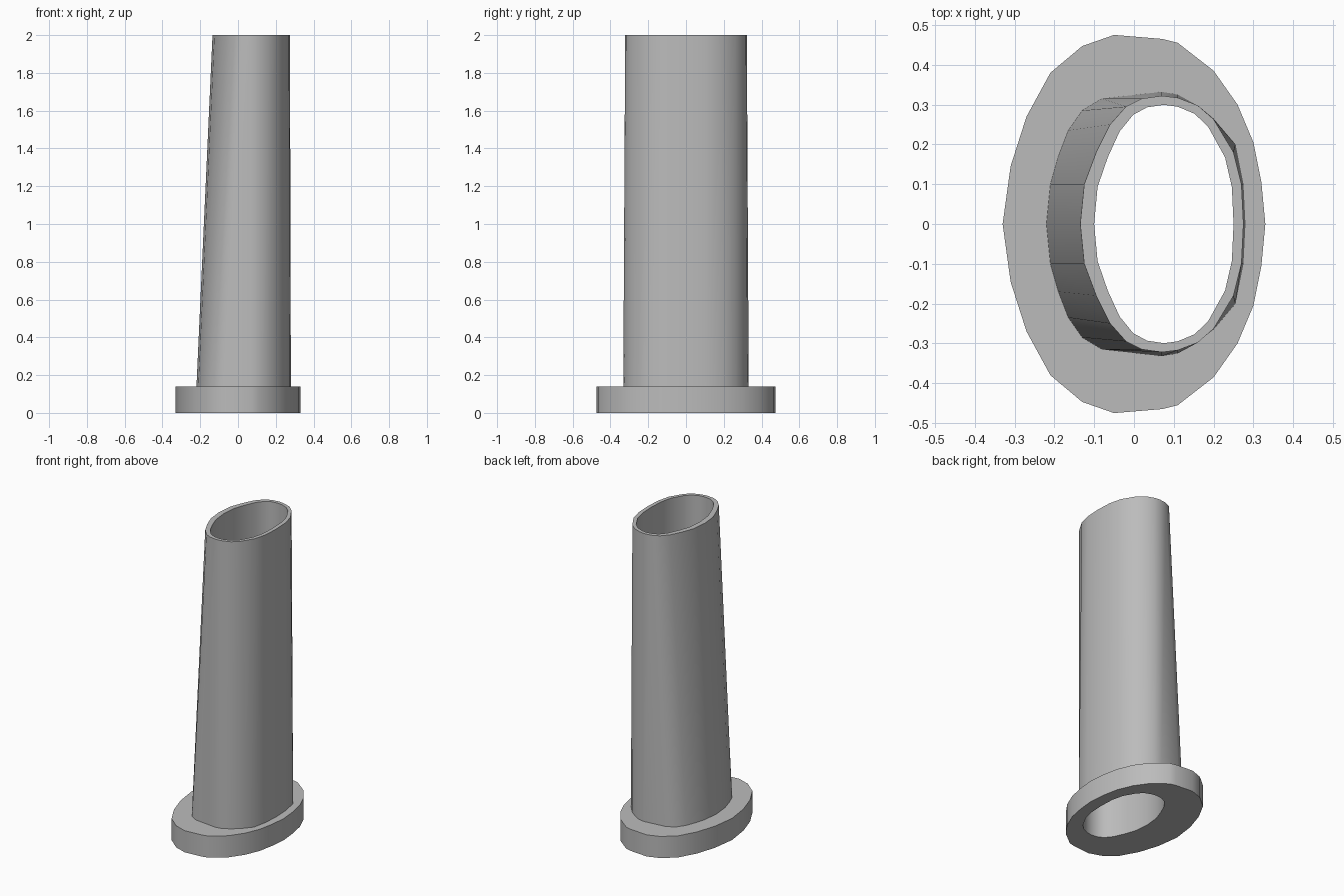
import bpy
import bmesh
import math

old = bpy.data.objects.get("Cube")
if old:
    bpy.data.objects.remove(old, do_unlink=True)

grey = bpy.data.materials.new("plain_grey")
grey.use_nodes = True
grey.diffuse_color = (0.5, 0.5, 0.5, 1)
grey.node_tree.nodes["Principled BSDF"].inputs["Base Color"].default_value = (0.5, 0.5, 0.5, 1)

# Half outlines running from +x over +y to -x
FLANGE = [(.33, 0), (.32, .105), (.3, .205), (.26, .3), (.2, .385), (.11, .455), (.07, .465),
          (-.05, .475), (-.13, .447), (-.21, .38), (-.27, .27), (-.31, .145), (-.33, 0)]
TUBE_FOOT = [(.28, 0), (.275, .1), (.255, .2), (.2, .265), (.155, .3), (.11, .325), (.07, .332),
             (-.08, .315), (-.13, .285), (-.165, .235), (-.19, .17), (-.21, .1), (-.22, 0)]
TUBE_TOP = [(.275, 0), (.27, .1), (.25, .18), (.2, .263), (.16, .298), (.11, .317), (.07, .322),
            (.02, .315), (-.02, .295), (-.06, .25), (-.095, .18), (-.125, .1), (-.135, 0)]
# The bore keeps one outline over the full height
BORE = [(.075 + (x - .07) * .854, y * .93) for x, y in TUBE_TOP]


def closed(half):
    """Mirror a half outline across y."""
    return half + [(x, -y) for x, y in reversed(half[1:-1])]


def lofted_ring(name, sections):
    """Skin a closed loop of sections, each an outline and a height."""
    bm = bmesh.new()
    rings = [[bm.verts.new((x, y, z)) for x, y in closed(half)] for half, z in sections]
    for a, b in zip(rings, rings[1:] + rings[:1]):
        n = len(a)
        for i in range(n):
            j = (i + 1) % n
            bm.faces.new((a[i], a[j], b[j], b[i]))
    bmesh.ops.recalc_face_normals(bm, faces=bm.faces)
    mesh = bpy.data.meshes.new(name)
    bm.to_mesh(mesh)
    bm.free()
    mesh.materials.append(grey)
    obj = bpy.data.objects.new(name, mesh)
    bpy.context.collection.objects.link(obj)
    bpy.ops.object.select_all(action='DESELECT')
    obj.select_set(True)
    bpy.context.view_layer.objects.active = obj
    bpy.ops.object.shade_smooth_by_angle(angle=math.radians(30))
    return obj


BASE, RIM = .14, 2.0

# Flange and tapered pipe, as one continuous shell with a straight bore
lofted_ring("flanged_pipe", [
    (FLANGE, 0), (FLANGE, BASE), (TUBE_FOOT, BASE),
    (TUBE_TOP, RIM), (BORE, RIM), (BORE, 0),
])
